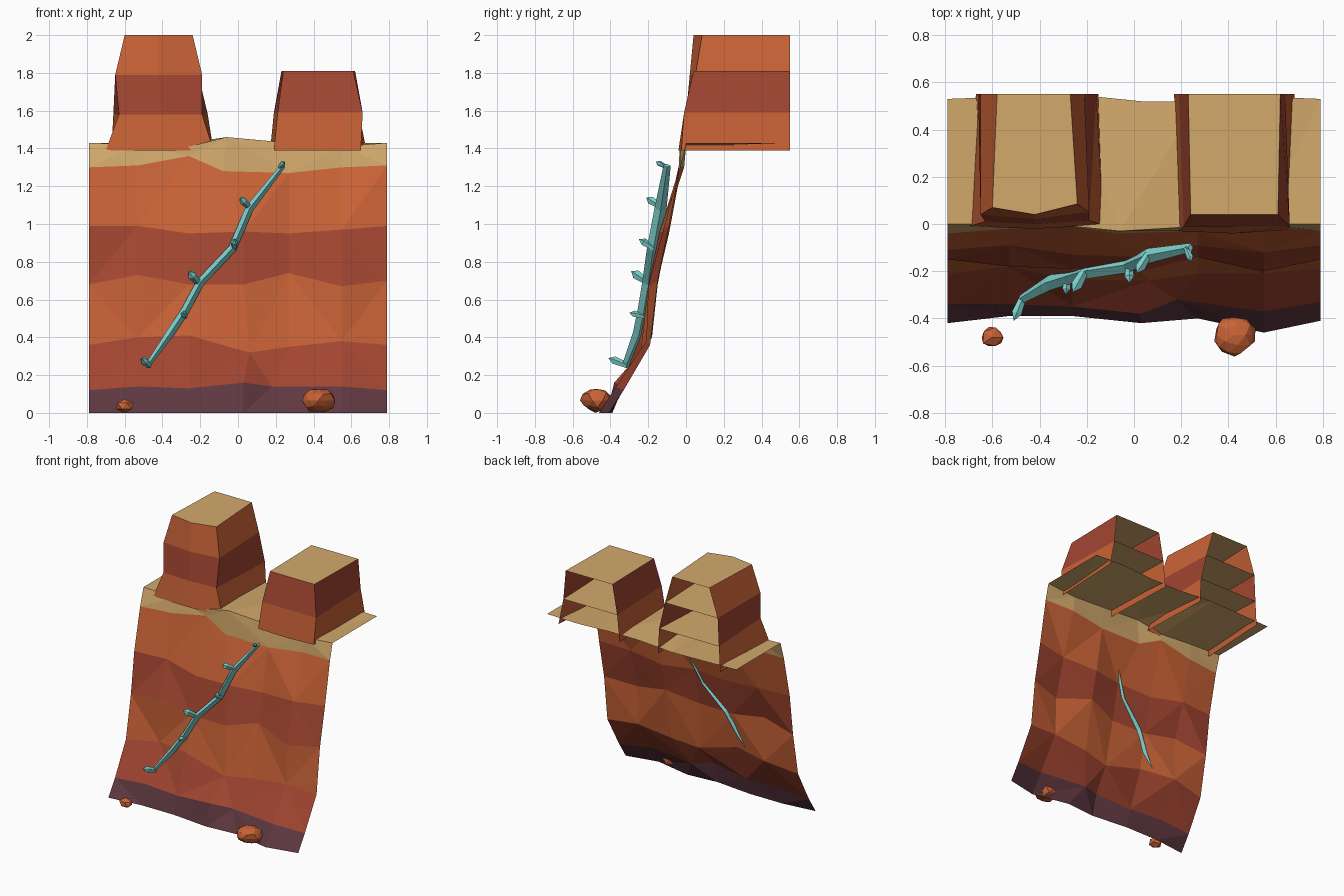
import bpy, bmesh, random
from mathutils import Vector

if "Cube" in bpy.data.objects:
    bpy.data.objects.remove(bpy.data.objects["Cube"])
random.seed(4)


def make_material(name, rgb):
    mat = bpy.data.materials.new(name)
    mat.use_nodes = True
    mat.diffuse_color = (*rgb, 1)
    mat.node_tree.nodes["Principled BSDF"].inputs["Base Color"].default_value = (*rgb, 1)
    return mat


ORANGE, RED, PURPLE, TAN, AQUA = range(5)
materials = [
    make_material("orange rock", (0.58, 0.122, 0.037)),
    make_material("red rock", (0.36, 0.06, 0.03)),
    make_material("purple rock", (0.115, 0.04, 0.052)),
    make_material("tan sand", (0.65, 0.40, 0.15)),
    make_material("aqua crystal", (0.21, 0.65, 0.63)),
]


def finish(bm, name):
    mesh = bpy.data.meshes.new(name)
    bm.to_mesh(mesh)
    bm.free()
    for mat in materials:
        mesh.materials.append(mat)
    obj = bpy.data.objects.new(name, mesh)
    bpy.context.collection.objects.link(obj)
    return obj


def add_face(bm, verts, colour):
    bm.faces.new(verts).material_index = colour


# Cliff sheet: each row is a layer boundary (heights, depths in hundredths)
columns = [-79, -53, -26, 3, 27, 55, 79]
rows = [
    ([0, 0, 0, 0, 0, 0, 0], [-42, -39, -39, -42, -40, -46, -41]),
    ([12, 14, 13, 16, 14, 14, 12], [-34, -34, -35, -38, -32, -37, -33]),
    ([36, 40, 41, 32, 35, 38, 36], [-21, -18, -24, -24, -21, -21, -19]),
    ([68, 73, 68, 68, 74, 67, 70], [-15, -18, -19, -20, -14, -20, -15]),
    ([99, 99, 95, 96, 95, 97, 99], [-11, -9, -13, -14, -9, -12, -9]),
    ([130, 131, 136, 128, 127, 130, 131], [-4, -2, -1, -4, -3, -1, -3]),
    ([143, 142, 141, 146, 143, 141, 143], [0, 0, -1, -3, -1, 0, 0]),
    ([143, 143, 143, 143, 143, 143, 143], [53, 54, 55, 52, 52, 54, 53]),
]
layer_colours = [PURPLE, RED, ORANGE, RED, ORANGE, TAN, TAN]
column_shift = {(1, 4): -9, (5, 3): -11, (6, 3): -9, (2, 3): 3}

bm = bmesh.new()
grid = [[bm.verts.new(Vector((x + column_shift.get((r, c), 0), y, z)) / 100)
         for c, (x, y, z) in enumerate(zip(columns, depths, heights))]
        for r, (heights, depths) in enumerate(rows)]
for r, colour in enumerate(layer_colours):
    for c in range(len(columns) - 1):
        a, b = grid[r][c], grid[r][c + 1]
        d, e = grid[r + 1][c], grid[r + 1][c + 1]
        if (r + c) % 2:
            tris = (a, b, e), (a, e, d)
        else:
            tris = (a, b, d), (b, e, d)
        for tri in tris:
            add_face(bm, tri, colour)
finish(bm, "cliff")


# Buttes: stacked layers open at the back, each with a flat tan top
def butte(name, rings, colours):
    bm = bmesh.new()
    loops = []
    for z, left, right, back_left, back_right, front, bulge in rings:
        outline = [(back_left, 0.55), (left, front), ((left + right) / 2, front - bulge),
                   (right, front + bulge / 2), (back_right, 0.55)]
        loops.append([bm.verts.new((x, y, z)) for x, y in outline])
    for low, high, colour in zip(loops, loops[1:], colours):
        for i in range(len(low) - 1):
            add_face(bm, (low[i], low[i + 1], high[i + 1], high[i]), colour)
        add_face(bm, high, TAN)
    finish(bm, name)


butte("tall_butte", [
    (1.39, -0.70, -0.13, -0.67, -0.15, -0.01, 0.01),
    (1.58, -0.63, -0.19, -0.66, -0.16, 0.01, 0.01),
    (1.79, -0.65, -0.19, -0.65, -0.21, 0.04, 0.02),
    (2.00, -0.60, -0.24, -0.58, -0.27, 0.07, 0.03),
], [ORANGE, RED, ORANGE])
butte("short_butte", [
    (1.39, 0.19, 0.65, 0.17, 0.68, -0.03, 0.01),
    (1.59, 0.21, 0.66, 0.19, 0.64, -0.01, 0.0),
    (1.81, 0.24, 0.61, 0.23, 0.62, 0.04, 0.0),
], [ORANGE, RED])


# Crystal vein: diamond section swept up the cliff face
path = [Vector(p) for p in [
    (-0.48, -0.32, 0.25), (-0.36, -0.25, 0.42), (-0.28, -0.225, 0.54), (-0.20, -0.20, 0.69),
    (-0.03, -0.175, 0.87), (0.06, -0.135, 1.08), (0.24, -0.10, 1.31)]]
bm = bmesh.new()
loops = []
for i, p in enumerate(path):
    run = path[min(i + 1, len(path) - 1)] - path[max(i - 1, 0)]
    side = run.cross(Vector((0, 1, 0))).normalized()
    depth = side.cross(run).normalized()
    end = 0.6 if i in (0, len(path) - 1) else 1
    loops.append([bm.verts.new(p + offset * end) for offset in
                  (side * 0.022, depth * 0.032, side * -0.022, depth * -0.032)])
for low, high in zip(loops, loops[1:]):
    for i in range(4):
        j = (i + 1) % 4
        add_face(bm, (low[i], low[j], high[j], high[i]), AQUA)
add_face(bm, loops[0], AQUA)
add_face(bm, loops[-1], AQUA)
bmesh.ops.recalc_face_normals(bm, faces=bm.faces)
finish(bm, "crystal_vein")


# Crystal spikes: five-sided prisms with pointed tips
def crystal(name, base, tip, radius):
    bm = bmesh.new()
    axis = Vector(tip) - Vector(base)
    turn = axis.to_track_quat("Z", "Y").to_matrix().to_4x4()
    turn.translation = base
    for start, stop, r1, r2 in ((0, 0.7, 0.7, 1), (0.7, 1, 1, 0)):
        made = bmesh.ops.create_cone(bm, segments=5, radius1=radius * r1, radius2=radius * r2,
                                     depth=axis.length * (stop - start))["verts"]
        bmesh.ops.translate(bm, verts=made, vec=(0, 0, axis.length * (start + stop) / 2))
    bmesh.ops.remove_doubles(bm, verts=bm.verts, dist=0.0005)
    bmesh.ops.transform(bm, matrix=turn, verts=bm.verts)
    for f in bm.faces:
        f.material_index = AQUA
    finish(bm, name)


spikes = [
    ((-0.47, -0.31, 0.25), (-0.51, -0.41, 0.29), 0.022),
    ((-0.28, -0.22, 0.51), (-0.29, -0.30, 0.53), 0.018),
    ((-0.21, -0.20, 0.69), (-0.26, -0.29, 0.75), 0.025),
    ((-0.02, -0.17, 0.87), (-0.02, -0.25, 0.92), 0.021),
    ((0.06, -0.13, 1.09), (0.01, -0.21, 1.14), 0.022),
    ((0.22, -0.10, 1.30), (0.245, -0.16, 1.33), 0.015),
]
for i, spike in enumerate(spikes):
    crystal(f"crystal_spike_{i + 1}", *spike)


# Fallen boulders: roughened low-poly balls
def boulder(name, centre, size, colour):
    bm = bmesh.new()
    bmesh.ops.create_icosphere(bm, subdivisions=2 if size[0] > 0.07 else 1, radius=1)
    for v in bm.verts:
        v.co = v.co * random.uniform(0.85, 1.08) * Vector(size) + Vector(centre)
        v.co.z = max(v.co.z, 0)
    for f in bm.faces:
        f.material_index = colour
    finish(bm, name)


boulder("large_boulder", (0.425, -0.47, 0.066), (0.09, 0.087, 0.066), ORANGE)
boulder("small_boulder", (-0.6, -0.48, 0.037), (0.055, 0.05, 0.04), ORANGE)
